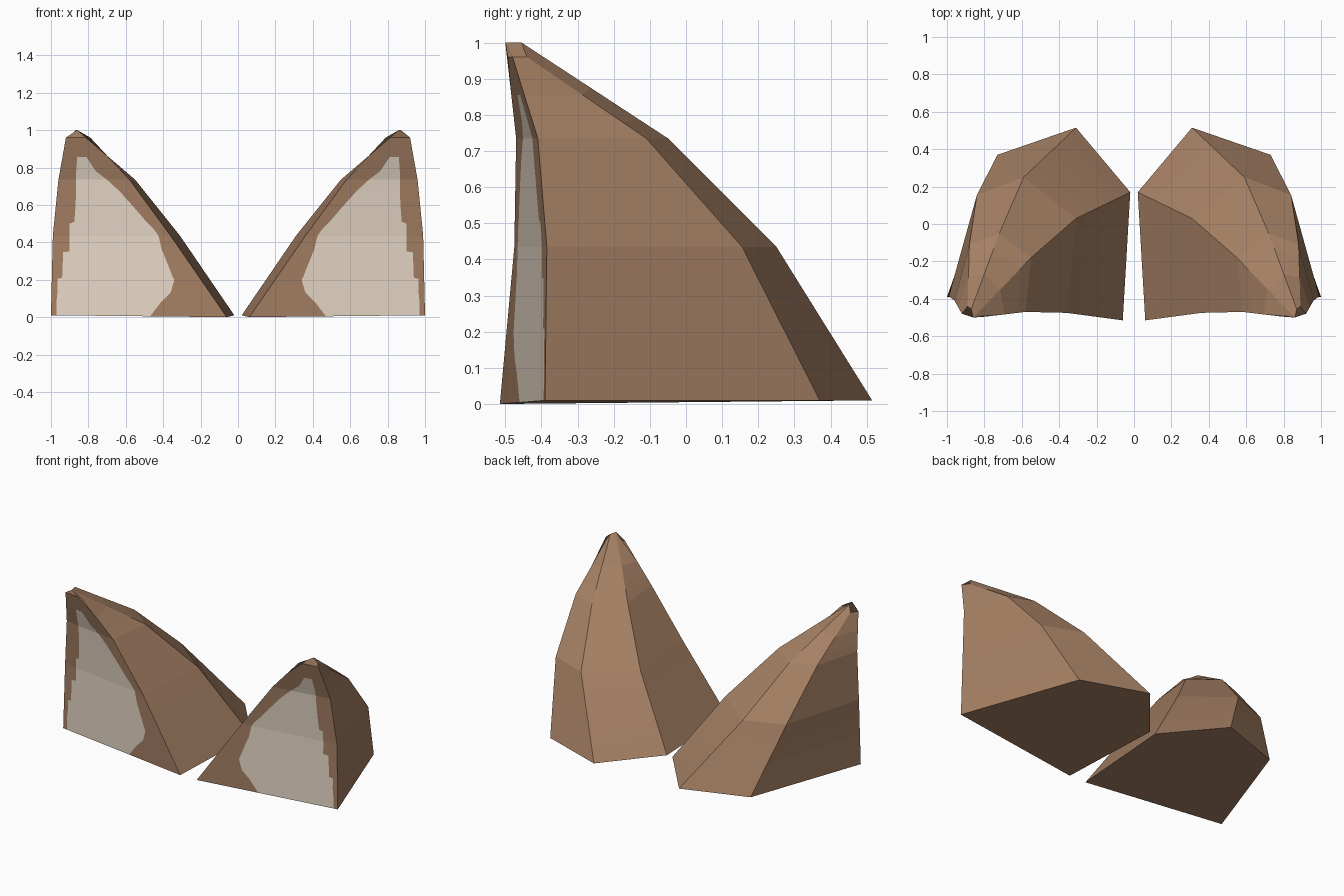
import bpy, bmesh
from mathutils import Vector

if "Cube" in bpy.data.objects:
    bpy.data.objects.remove(bpy.data.objects["Cube"])

def material(name, rgb):
    m = bpy.data.materials.new(name)
    m.diffuse_color = (*rgb, 1)
    m.use_nodes = True
    m.node_tree.nodes["Principled BSDF"].inputs["Base Color"].default_value = m.diffuse_color
    return m

FUR = material("brown fur", (0.376, 0.216, 0.127))
INNER = material("pale inner ear", (0.84, 0.72, 0.60))

# Cross-sections of one ear: front inner, inner, back, back outer, outer corner
RINGS = [
    [(.06, -.515, 0), (.02, .17, .01), (.31, .515, .01), (.73, .37, .01), (1.0, -.39, .01)],
    [(.36, -.475, .435), (.31, .03, .435), (.59, .25, .435), (.84, .155, .435), (.99, -.385, .435)],
    [(.58, -.47, .735), (.55, -.18, .735), (.72, -.05, .735), (.88, -.11, .735), (.96, -.41, .735)],
    [(.79, -.495, .96), (.86, -.5, 1.0), (.87, -.455, 1.0), (.89, -.44, .96), (.92, -.48, .96)],
]
LEVELS = [0, .435, .735, .96]

# Outline of the pale patch: height, inner x, outer x
PATCH = [(0, .47, .97), (.08, .41, .97), (.13, .36, .965), (.2, .34, .965), (.205, .345, .94),
         (.345, .40, .935), (.35, .405, .90), (.435, .425, .90), (.47, .45, .90), (.5, .48, .90),
         (.51, .49, .875), (.58, .55, .87), (.67, .63, .865), (.735, .70, .865),
         (.78, .76, .865), (.855, .81, .86)]

def ring_at(z):
    i = max(k for k in range(3) if z >= LEVELS[k])
    t = (z - LEVELS[i]) / (LEVELS[i + 1] - LEVELS[i])
    return [Vector(a).lerp(Vector(b), t) for a, b in zip(RINGS[i], RINGS[i + 1])]

def make_ear(name, side):
    bm = bmesh.new()
    add = lambda p: bm.verts.new((p.x * side, p.y, p.z))
    rows = []
    # Rows carry the five corners plus the two patch edge points on the front
    for z, x_in, x_out in PATCH:
        ring = ring_at(z)
        a, b = ring[0], ring[4]
        front = [a.lerp(b, (x - a.x) / (b.x - a.x)) for x in (x_out, x_in)]
        rows.append([add(p) for p in ring + front])
    tip = [add(Vector(p)) for p in RINGS[3]]
    # Outer shell and front strips, with the patch strip coloured
    for lo, hi in zip(rows, rows[1:]):
        for j in range(7):
            k = (j + 1) % 7
            f = bm.faces.new((lo[j], lo[k], hi[k], hi[j]))
            f.material_index = 1 if j == 5 else 0
    # Tip section and end caps
    last = rows[-1]
    for j in range(4):
        bm.faces.new((last[j], last[j + 1], tip[j + 1], tip[j]))
    bm.faces.new((last[4], last[5], last[6], last[0], tip[0], tip[4]))
    bm.faces.new(tip)
    bm.faces.new(rows[0][::-1])
    bmesh.ops.recalc_face_normals(bm, faces=bm.faces)
    me = bpy.data.meshes.new(name)
    bm.to_mesh(me)
    bm.free()
    me.materials.append(FUR)
    me.materials.append(INNER)
    bpy.context.collection.objects.link(bpy.data.objects.new(name, me))

make_ear("right_ear", 1)
make_ear("left_ear", -1)
